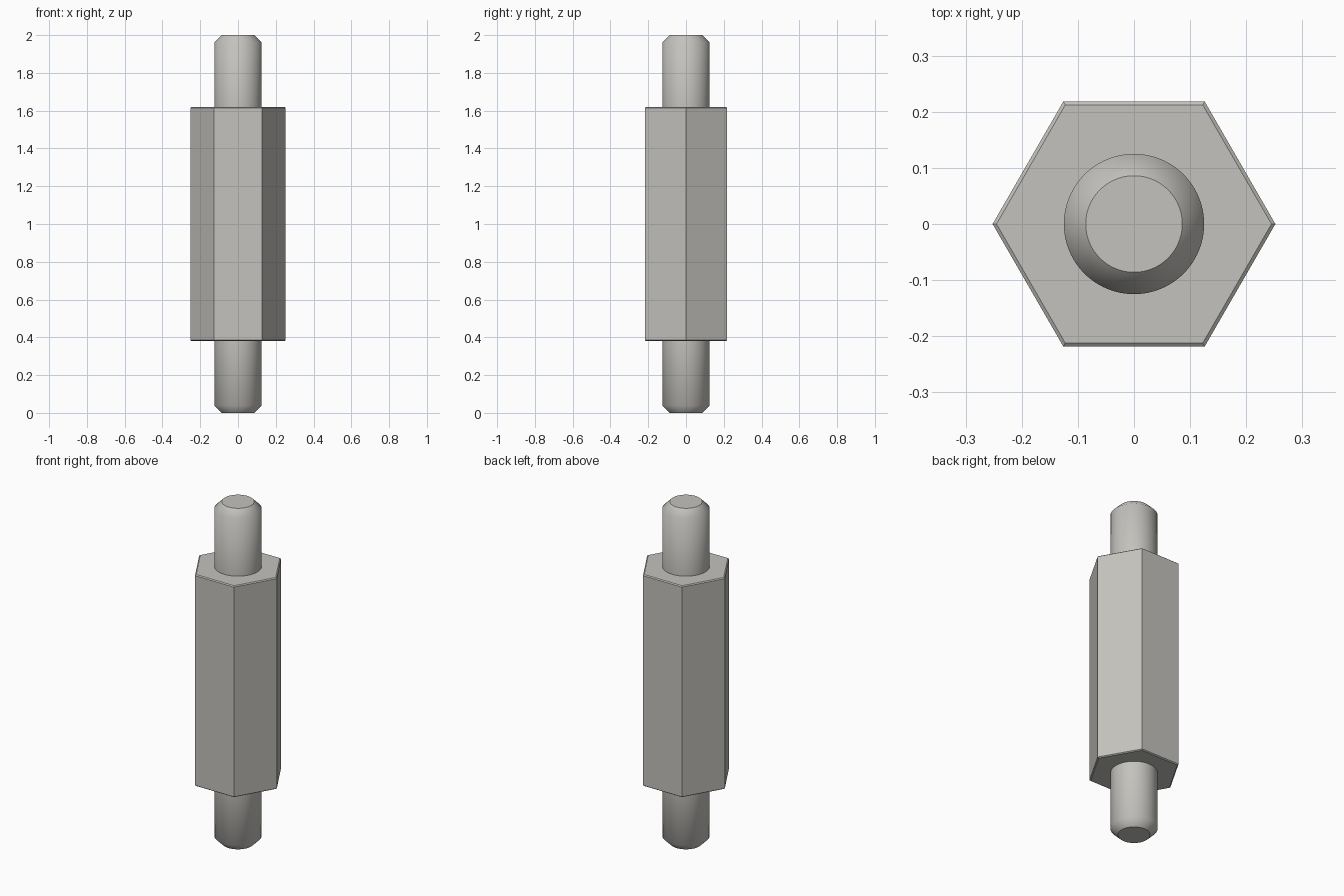
import bpy, bmesh, math

cube = bpy.data.objects.get("Cube")
if cube:
    bpy.data.objects.remove(cube, do_unlink=True)

# Single metal colour
metal = bpy.data.materials.new("light_grey_metal")
metal.use_nodes = True
colour = (0.55, 0.54, 0.51, 1)
metal.diffuse_color = colour
metal.node_tree.nodes["Principled BSDF"].inputs["Base Color"].default_value = colour


def turned_part(name, profile, sides, smooth):
    """Closed solid swept around z from (radius, height) points, bottom to top."""
    bm = bmesh.new()
    rings = []
    for r, z in profile:
        angles = [2 * math.pi * i / sides for i in range(sides)]
        rings.append([bm.verts.new((r * math.cos(a), r * math.sin(a), z)) for a in angles])
    for low, high in zip(rings, rings[1:]):
        for i in range(sides):
            j = (i + 1) % sides
            face = bm.faces.new((low[i], low[j], high[j], high[i]))
            face.smooth = smooth
    bm.faces.new(rings[0][::-1])
    bm.faces.new(rings[-1])
    # Keep the rims and chamfer edges crisp
    for e in bm.edges:
        e.smooth = e.calc_face_angle(0) < math.radians(30)
    mesh = bpy.data.meshes.new(name)
    bm.to_mesh(mesh)
    bm.free()
    mesh.materials.append(metal)
    obj = bpy.data.objects.new(name, mesh)
    bpy.context.collection.objects.link(obj)
    return obj


base, top, height = 0.38, 1.62, 2.0
hex_r, stud_r, tip_r = 0.252, 0.125, 0.086
bevel, tip = 0.005, 0.039

# Hexagonal body with a fine chamfer at both ends
turned_part("hex_body", [(hex_r - 0.007, base), (hex_r, base + bevel),
                         (hex_r, top - bevel), (hex_r - 0.007, top)], 6, False)

# Round studs with chamfered tips
turned_part("lower_stud", [(tip_r, 0), (stud_r, tip), (stud_r, base + 0.01)], 96, True)
turned_part("upper_stud", [(stud_r, top - 0.01), (stud_r, height - tip), (tip_r, height)], 96, True)
